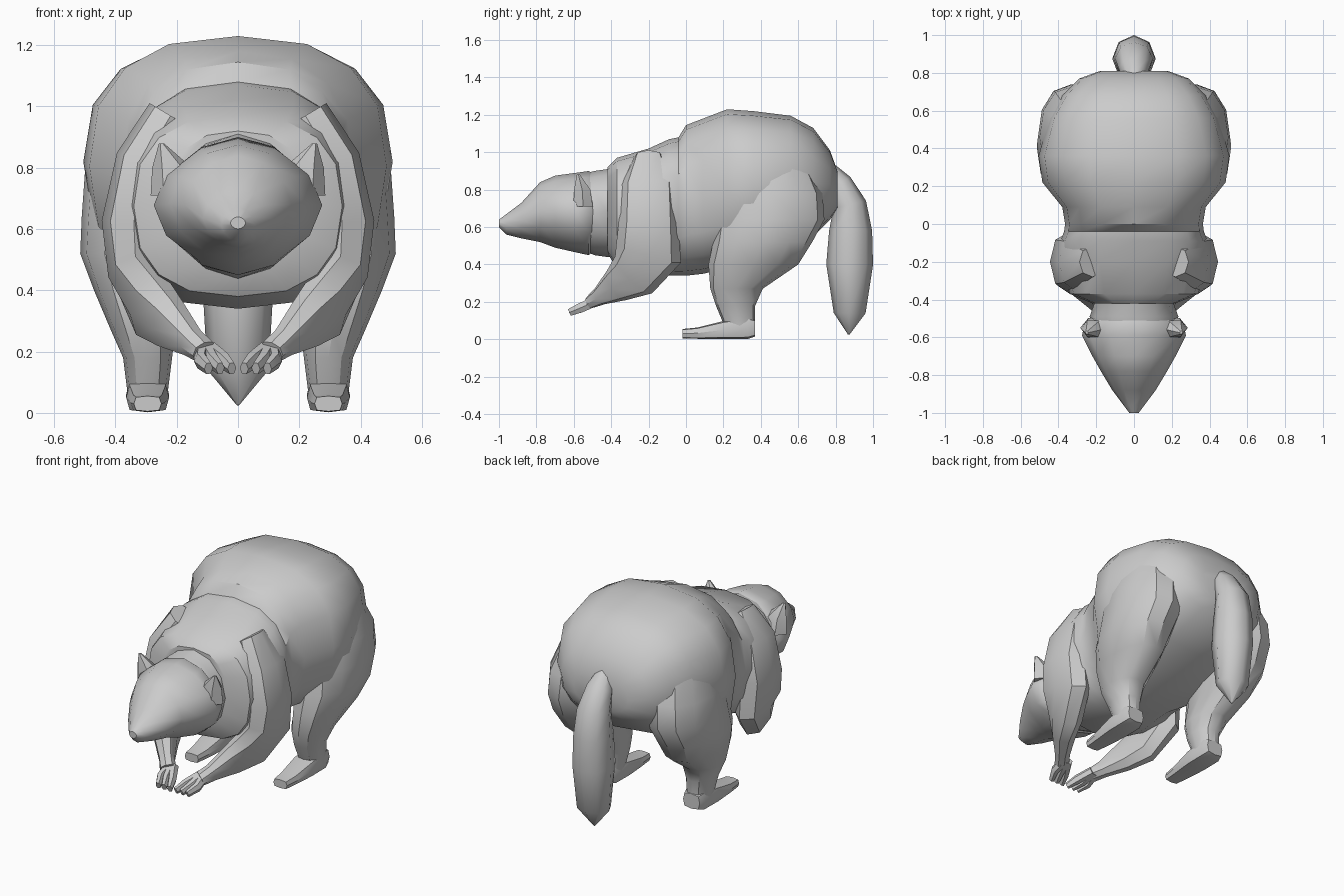
import bpy
import bmesh
from math import cos, sin, pi, radians
from mathutils import Vector

default_cube = bpy.data.objects.get("Cube")
if default_cube:
    bpy.data.objects.remove(default_cube, do_unlink=True)


def rounded(value, power):
    """Superellipse shaping of a sine or cosine."""
    return (1 if value >= 0 else -1) * abs(value) ** (2 / power)


def ring_points(centre, normal, half_u, half_v, sides, power):
    """One cross-section, with its u axis kept as close to x as possible."""
    u = Vector((1, 0, 0))
    u = (u - normal * u.dot(normal)).normalized()
    v = normal.cross(u)
    for i in range(sides):
        angle = 2 * pi * i / sides
        yield (centre + u * half_u * rounded(cos(angle), power)
               + v * half_v * rounded(sin(angle), power))


def loft(name, sections, sides=12, axis=None, power=2.0, flip=1, crease=32):
    """Skin sections (centre x, y, z, half width, half depth) into a solid.
    Without an axis the sections stand square to the path."""
    centres = [Vector(section[:3]) for section in sections]
    last = len(centres) - 1
    bm = bmesh.new()
    rings = []
    for i, section in enumerate(sections):
        path = centres[min(i + 1, last)] - centres[max(i - 1, 0)]
        normal = Vector(axis) if axis else path.normalized()
        points = ring_points(centres[i], normal, section[3], section[4], sides, power)
        rings.append([bm.verts.new((p.x * flip, p.y, p.z)) for p in points])
    for lower, upper in zip(rings, rings[1:]):
        for i in range(sides):
            j = (i + 1) % sides
            bm.faces.new((lower[i], lower[j], upper[j], upper[i]))
    bm.faces.new(rings[0])
    bm.faces.new(rings[-1])
    bmesh.ops.recalc_face_normals(bm, faces=bm.faces)
    mesh = bpy.data.meshes.new(name)
    bm.to_mesh(mesh)
    bm.free()
    obj = bpy.data.objects.new(name, mesh)
    bpy.context.collection.objects.link(obj)
    bpy.ops.object.select_all(action='DESELECT')
    obj.select_set(True)
    bpy.context.view_layer.objects.active = obj
    bpy.ops.object.shade_smooth_by_angle(angle=radians(crease))


def lengthwise(rows):
    """Turn rows of (y, bottom, top, half width) into sections."""
    return [(0, y, (low + high) / 2, width, (high - low) / 2)
            for y, low, high, width in rows]


ALONG = (0, 1, 0)
UPRIGHT = (0, 0, 1)

# Trunk, from the chest over the shoulder mantle to the rump
trunk = [
    (-0.42, 0.46, 0.92, 0.22),
    (-0.37, 0.38, 0.97, 0.34),
    (-0.20, 0.34, 1.02, 0.39),
    (-0.09, 0.34, 1.07, 0.39),
    (-0.04, 0.34, 1.08, 0.37),
    (0.00, 0.34, 1.145, 0.365),
    (0.09, 0.35, 1.18, 0.38),
    (0.22, 0.38, 1.23, 0.485),
    (0.36, 0.42, 1.22, 0.505),
    (0.56, 0.49, 1.195, 0.45),
    (0.68, 0.55, 1.13, 0.38),
    (0.77, 0.64, 1.01, 0.29),
    (0.81, 0.70, 0.90, 0.18),
]
loft("trunk", lengthwise(trunk), sides=16, axis=ALONG, power=2.5)

# Neck between the shoulders and the head
neck = [
    (-0.56, 0.48, 0.88, 0.22),
    (-0.49, 0.45, 0.90, 0.235),
    (-0.42, 0.44, 0.91, 0.21),
    (-0.32, 0.43, 0.94, 0.25),
]
loft("neck", lengthwise(neck), axis=ALONG)

# Head, with a pointed snout and wide cheeks
head = [
    (-1.00, 0.60, 0.64, 0.025),
    (-0.96, 0.56, 0.67, 0.055),
    (-0.88, 0.54, 0.73, 0.115),
    (-0.78, 0.52, 0.84, 0.175),
    (-0.70, 0.49, 0.875, 0.22),
    (-0.59, 0.465, 0.89, 0.275),
    (-0.52, 0.45, 0.90, 0.26),
    (-0.47, 0.49, 0.87, 0.20),
]
loft("head", lengthwise(head), axis=ALONG, power=1.8, crease=40)

# Hanging tail with a conical tip
tail = [
    (0, 0.76, 0.90, 0.05, 0.05),
    (0, 0.82, 0.83, 0.08, 0.07),
    (0, 0.875, 0.72, 0.10, 0.09),
    (0, 0.88, 0.58, 0.11, 0.115),
    (0, 0.875, 0.40, 0.115, 0.125),
    (0, 0.875, 0.14, 0.10, 0.085),
    (0, 0.87, 0.025, 0.004, 0.004),
]
loft("tail", tail, sides=8, crease=50)

hind_leg = [
    (0.28, 0.44, 0.98, 0.15, 0.20),
    (0.32, 0.46, 0.78, 0.18, 0.27),
    (0.33, 0.45, 0.64, 0.18, 0.29),
    (0.345, 0.41, 0.52, 0.17, 0.265),
    (0.335, 0.36, 0.40, 0.135, 0.24),
    (0.31, 0.27, 0.27, 0.105, 0.14),
    (0.295, 0.265, 0.18, 0.08, 0.105),
    (0.295, 0.29, 0.06, 0.065, 0.08),
]
hind_foot = [
    (0.295, 0.37, 0.06, 0.055, 0.045),
    (0.295, 0.33, 0.06, 0.07, 0.058),
    (0.295, 0.20, 0.05, 0.07, 0.048),
    (0.295, 0.06, 0.033, 0.055, 0.030),
    (0.295, -0.02, 0.03, 0.045, 0.025),
]
front_leg = [
    (0.22, -0.20, 0.97, 0.08, 0.08),
    (0.31, -0.20, 0.82, 0.09, 0.15),
    (0.34, -0.20, 0.62, 0.105, 0.16),
    (0.335, -0.20, 0.46, 0.09, 0.18),
    (0.28, -0.28, 0.345, 0.08, 0.14),
    (0.22, -0.37, 0.29, 0.065, 0.095),
    (0.15, -0.46, 0.23, 0.045, 0.05),
    (0.11, -0.51, 0.20, 0.045, 0.035),
]
ear = [
    (0.20, -0.55, 0.71, 0.085, 0.06),
    (0.215, -0.555, 0.80, 0.065, 0.05),
    (0.25, -0.575, 0.88, 0.008, 0.01),
]

# Paired limbs, paws and ears
for side, flip in (("left", 1), ("right", -1)):
    loft(side + "_hind_leg", hind_leg, axis=UPRIGHT, power=2.2, flip=flip)
    loft(side + "_hind_foot", hind_foot, sides=8, axis=ALONG, power=4, flip=flip)
    loft(side + "_front_leg", front_leg, sides=8, power=2.2, flip=flip)
    loft(side + "_ear", ear, sides=6, axis=UPRIGHT, flip=flip)

    # Stubby fingers fanned out from the front paw
    for number in range(3):
        spread = 0.038 * number
        finger = [
            (0.09 + spread / 3, -0.48, 0.205, 0.026, 0.03),
            (0.045 + spread, -0.56, 0.17, 0.023, 0.03),
            (0.02 + spread, -0.62, 0.145, 0.015, 0.022),
        ]
        loft(f"{side}_finger_{number + 1}", finger, sides=6, flip=flip)
